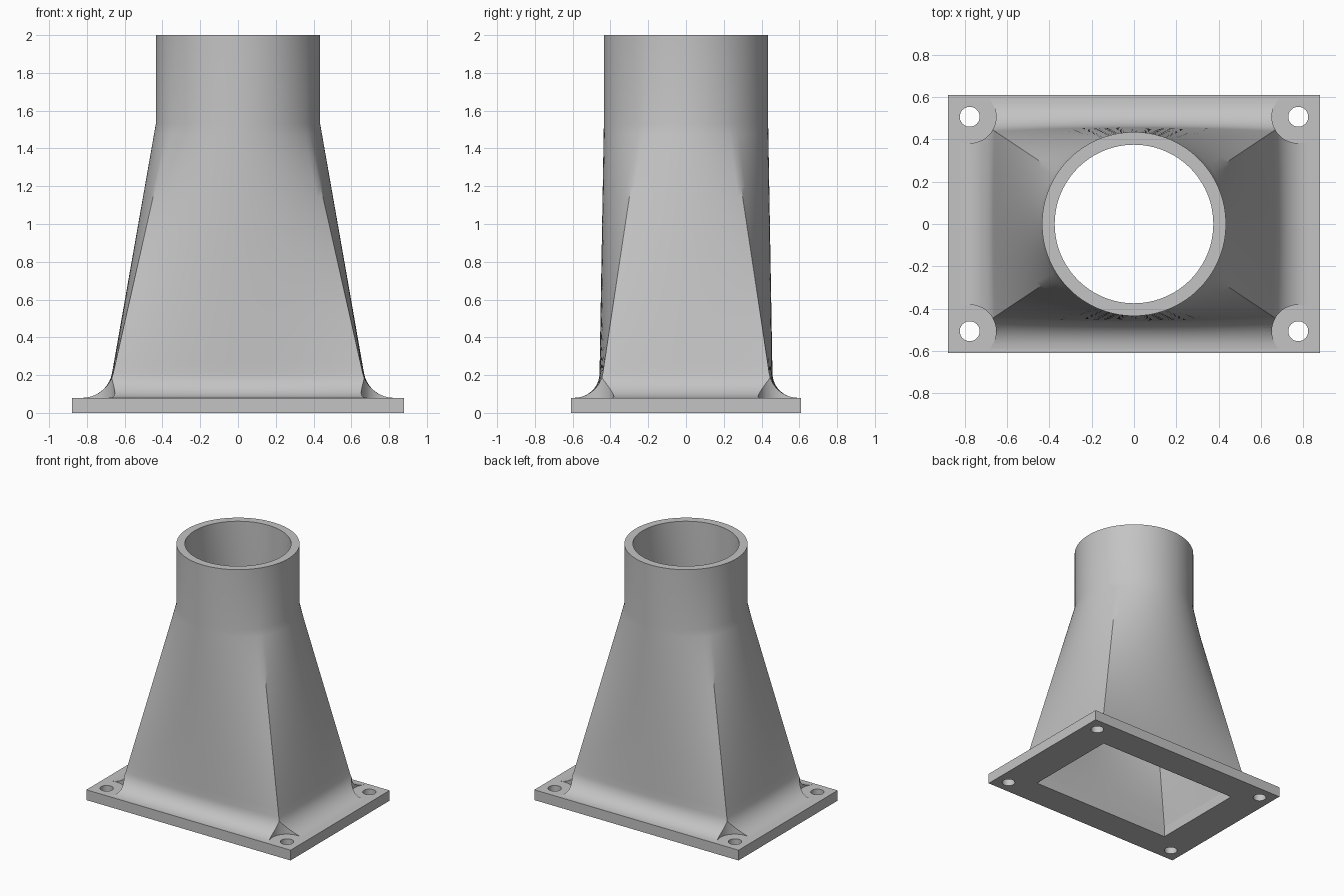
import bpy, bmesh
from math import pi, cos, sin, atan2
from mathutils import Matrix

if "Cube" in bpy.data.objects:
    bpy.data.objects.remove(bpy.data.objects["Cube"], do_unlink=True)

grey = bpy.data.materials.new("plain grey")
grey.use_nodes = True
grey.diffuse_color = (0.55, 0.55, 0.55, 1)
grey.node_tree.nodes["Principled BSDF"].inputs["Base Color"].default_value = (0.55, 0.55, 0.55, 1)

FLANGE_TOP, NECK, TOP = 0.08, 1.53, 2.0
HOLES = [(sx * 0.777, sy * 0.507) for sx in (-1, 1) for sy in (-1, 1)]
N = 24  # segments along each side of a section


def make(name, bm):
    bmesh.ops.recalc_face_normals(bm, faces=bm.faces)
    mesh = bpy.data.meshes.new(name)
    bm.to_mesh(mesh)
    bm.free()
    ob = bpy.data.objects.new(name, mesh)
    bpy.context.collection.objects.link(ob)
    mesh.materials.append(grey)
    return ob


def box(bm, hx, hy, z0, z1):
    m = Matrix.Translation((0, 0, (z0 + z1) / 2)) @ Matrix.Diagonal((2 * hx, 2 * hy, z1 - z0, 1))
    bmesh.ops.create_cube(bm, size=1, matrix=m)


def corner_cylinders(bm, r, z0, z1):
    for x, y in HOLES:
        bmesh.ops.create_cone(bm, cap_ends=True, segments=48, radius1=r, radius2=r,
                              depth=z1 - z0, matrix=Matrix.Translation((x, y, (z0 + z1) / 2)))


def cut(ob, bm):
    cutter = make("cutter", bm)
    cutter.hide_render = True
    mod = ob.modifiers.new("cut", "BOOLEAN")
    mod.operation, mod.solver, mod.object = "DIFFERENCE", "EXACT", cutter
    bpy.context.view_layer.objects.active = ob
    bpy.ops.object.modifier_apply(modifier=mod.name)
    bpy.data.objects.remove(cutter, do_unlink=True)


def section(hx, hy, r, z, flare=0.0):
    """Ring blending a rectangle at the flange into a circle at the neck."""
    f = min(1, (z - FLANGE_TOP) / (NECK - FLANGE_TOP))
    a = atan2(hy, hx)
    px, py = hx + flare, hy + flare
    corners = [(px, -py), (px, py), (-px, py), (-px, -py)]
    angles = [-a, a, pi - a, pi + a, 2 * pi - a]
    ring = []
    for i in range(4):
        (x0, y0), (x1, y1) = corners[i], corners[(i + 1) % 4]
        for k in range(N):
            t = k / N
            ang = angles[i] + (angles[i + 1] - angles[i]) * t
            x, y = x0 + (x1 - x0) * t, y0 + (y1 - y0) * t
            ring.append((x + (r * cos(ang) - x) * f, y + (r * sin(ang) - y) * f, z))
    return ring


# Duct: flared foot, square-to-round transition, round neck, hollow inside
FILLET = 0.13
rings = []
for k in range(11):
    t = pi / 2 * k / 10
    rings.append(section(0.69, 0.46, 0.435, FLANGE_TOP + FILLET * (1 - cos(t)),
                         FILLET * (1 - sin(t))))
z_start = FLANGE_TOP + FILLET
steps = [z_start + (NECK - z_start) * k / 24 for k in range(1, 25)]
rings += [section(0.69, 0.46, 0.435, z) for z in steps + [TOP]]
rings += [section(0.61, 0.38, 0.375, z) for z in [TOP] + steps[::-1] + [z_start, FLANGE_TOP]]

bm = bmesh.new()
loops = [[bm.verts.new(p) for p in ring] for ring in rings]
count = 4 * N
for a, b in zip(loops, loops[1:] + loops[:1]):
    for i in range(count):
        j = (i + 1) % count
        bm.faces.new((a[i], a[j], b[j], b[i]))
duct = make("duct", bm)

# Clearance around the bolt holes
bm = bmesh.new()
corner_cylinders(bm, 0.125, 0.05, 0.4)
cut(duct, bm)

# Flange plate with its opening and bolt holes
bm = bmesh.new()
box(bm, 0.88, 0.61, 0, FLANGE_TOP)
flange = make("flange_plate", bm)
bm = bmesh.new()
box(bm, 0.61, 0.38, -0.1, 0.2)
corner_cylinders(bm, 0.047, -0.1, 0.2)
cut(flange, bm)

for ob in (duct, flange):
    bpy.ops.object.select_all(action="DESELECT")
    ob.select_set(True)
    bpy.context.view_layer.objects.active = ob
    bpy.ops.object.shade_smooth_by_angle(angle=0.5)
